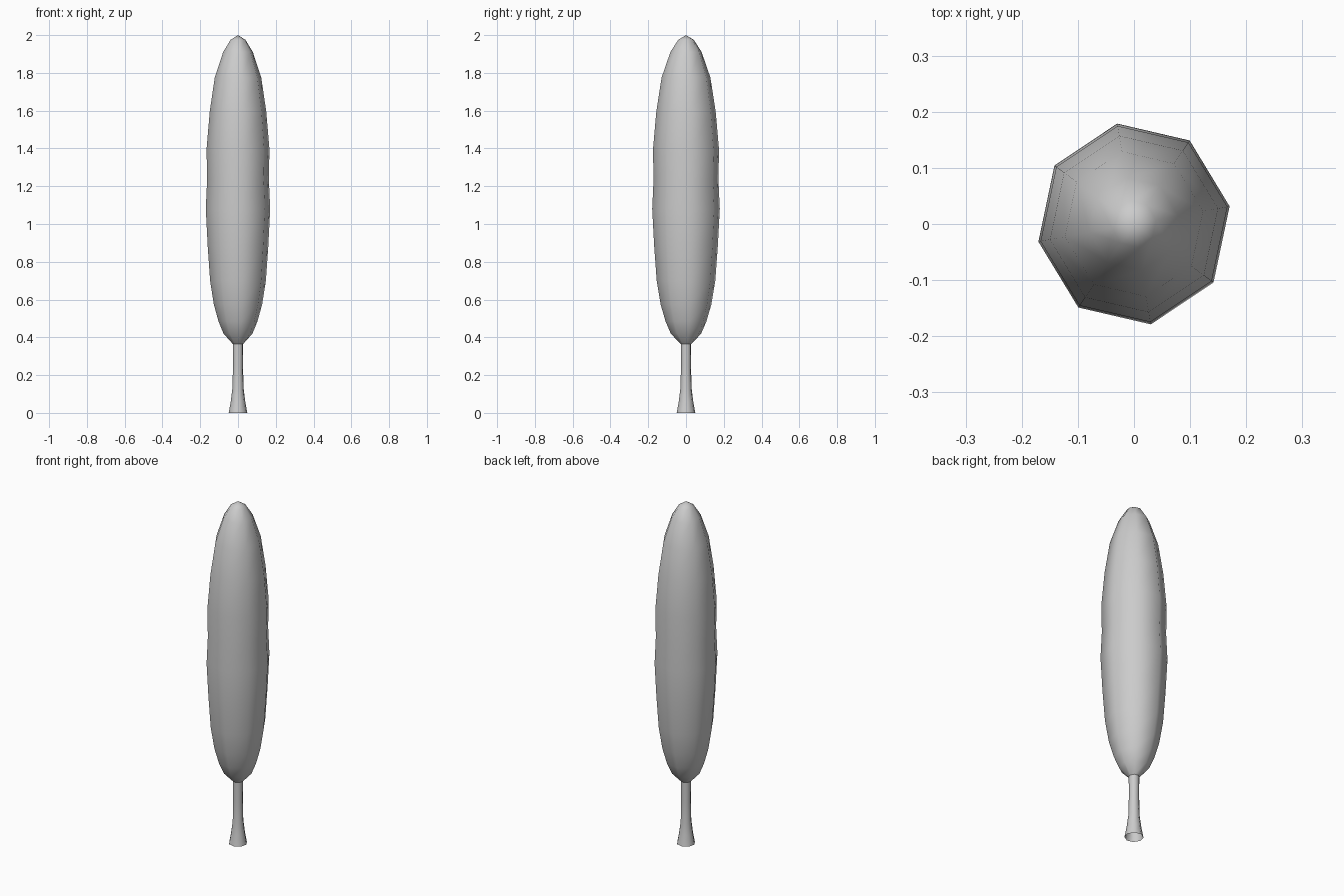
import bpy
import bmesh
from math import cos, sin, radians, pi

cube = bpy.data.objects.get("Cube")
if cube:
    bpy.data.objects.remove(cube, do_unlink=True)

SIDES = 8
TURN = radians(10)

grey = bpy.data.materials.new("light_grey")
grey.use_nodes = True
colour = (0.6, 0.6, 0.6, 1)
grey.diffuse_color = colour
grey.node_tree.nodes["Principled BSDF"].inputs["Base Color"].default_value = colour


def lathe(name, profile, depth=1.0, tip=None):
    """Stack eight-sided rings of (radius, height), with an optional closing tip."""
    bm = bmesh.new()
    rings = []
    for radius, z in profile:
        angles = [TURN + 2 * pi * i / SIDES for i in range(SIDES)]
        rings.append([bm.verts.new((radius * cos(a), radius * depth * sin(a), z)) for a in angles])
    for low, high in zip(rings, rings[1:]):
        for i in range(SIDES):
            j = (i + 1) % SIDES
            bm.faces.new((low[i], low[j], high[j], high[i]))
    if tip is not None:
        top = bm.verts.new((0, 0, tip))
        for i in range(SIDES):
            bm.faces.new((rings[-1][i], rings[-1][(i + 1) % SIDES], top))
    mesh = bpy.data.meshes.new(name)
    bm.to_mesh(mesh)
    bm.free()
    mesh.materials.append(grey)
    mesh.shade_smooth()
    obj = bpy.data.objects.new(name, mesh)
    bpy.context.collection.objects.link(obj)
    return obj


# Tall, slim foliage with a slight waist in the middle
lathe("foliage", [(0.028, 0.365), (0.078, 0.42), (0.105, 0.485), (0.13, 0.575),
                  (0.15, 0.70), (0.163, 0.885), (0.173, 1.08), (0.166, 1.235),
                  (0.169, 1.395), (0.152, 1.595), (0.125, 1.775), (0.08, 1.91),
                  (0.04, 1.975)], depth=1.05, tip=2.0)

# Thin trunk flaring to an open foot
lathe("trunk", [(0.05, 0.0), (0.039, 0.06), (0.03, 0.13), (0.027, 0.25), (0.028, 0.37)])
